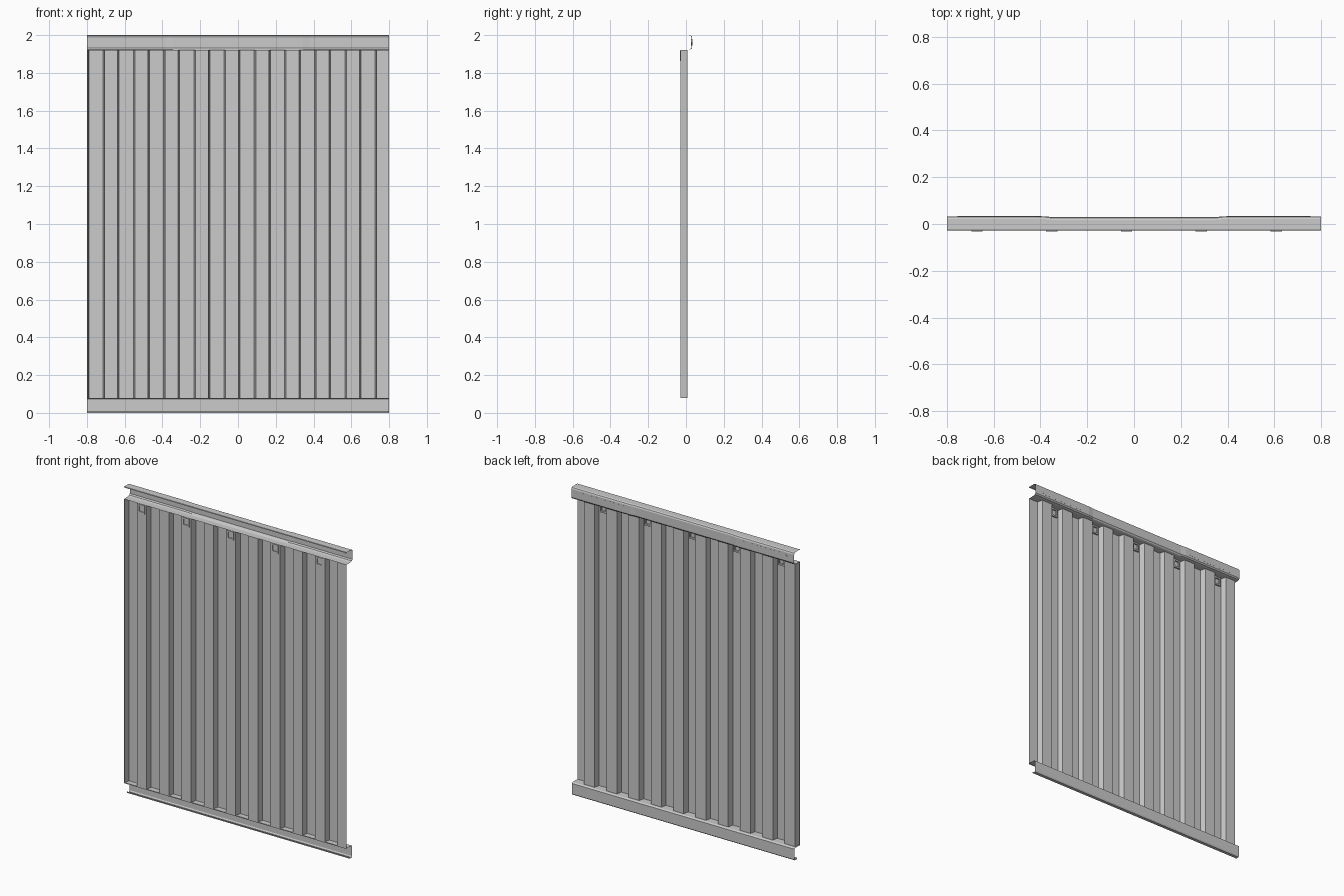
import bpy

if "Cube" in bpy.data.objects:
    bpy.data.objects.remove(bpy.data.objects["Cube"])

PERIOD, SLOPE = 0.16, 0.004
Y_FRONT, Y_BACK = -0.028, 0.008


def make(name, verts, faces):
    mesh = bpy.data.meshes.new(name)
    mesh.from_pydata(verts, [], faces)
    obj = bpy.data.objects.new(name, mesh)
    bpy.context.collection.objects.link(obj)
    return obj


def loft(name, rows):
    """Skin a sheet between equally long rows of points."""
    n = len(rows[0])
    faces = [(r * n + i, r * n + i + 1, (r + 1) * n + i + 1, (r + 1) * n + i)
             for r in range(len(rows) - 1) for i in range(n - 1)]
    return make(name, [p for row in rows for p in row], faces)


def prism(name, outline, y0, y1):
    """Close an (x, z) outline between two depths."""
    n = len(outline)
    verts = [(x, y, z) for y in (y0, y1) for x, z in outline]
    faces = [tuple(range(n)), tuple(range(2 * n - 1, n - 1, -1))]
    faces += [(i, i + n, (i + 1) % n + n, (i + 1) % n) for i in range(n)]
    return make(name, verts, faces)


# corrugated sheet: front and back bands joined by steep walls
profile = [(-0.8, Y_FRONT), (-0.795, Y_FRONT), (-0.788, Y_BACK)]
for i in range(10):
    a = -0.71 + i * PERIOD
    profile += [(a - SLOPE, Y_BACK), (a + SLOPE, Y_FRONT)]
    if i < 9:
        b = a + 0.077
        profile += [(b - SLOPE, Y_FRONT), (b + SLOPE, Y_BACK)]
profile.append((0.8, Y_FRONT))
loft("corrugated_sheet", [[(x, y, z) for x, y in profile] for z in (0.08, 1.92)])

# top rail: channel open to the front, its back wall pushed out at both ends
rows = []
for x, out in ((-0.8, 0.004), (-0.38, 0.004), (-0.345, 0), (0.345, 0), (0.38, 0.004), (0.8, 0.004)):
    b = 0.029 + out
    rows.append([(x, y, z) for y, z in (
        (Y_FRONT, 1.92), (0.012, 1.921), (b - 0.006, 1.925), (b, 1.933),
        (b, 1.988), (b - 0.004, 1.996), (b - 0.012, 2.0), (-0.026, 2.0), (-0.028, 1.995))])
loft("top_rail", rows)

# bottom rail: ledge under the sheet, back wall, short foot flange
foot = [(Y_FRONT, 0.075), (Y_FRONT, 0.08), (0.02, 0.08), (0.029, 0.074),
        (0.029, 0.008), (0.024, 0.0), (0.004, 0.0), (0.002, 0.01)]
loft("bottom_rail", [[(x, y, z) for y, z in foot] for x in (-0.8, 0.8)])

# embossed strips with pointed ends inside the top rail
for side, s in (("left", -1), ("right", 1)):
    outline = [(0.395, 1.962), (0.42, 1.945), (0.73, 1.945), (0.755, 1.962), (0.73, 1.979), (0.42, 1.979)]
    prism("rail_emboss_" + side, [(s * x, z) for x, z in outline], 0.027, 0.0335)

# open clip frames on every second front band
for i in range(5):
    cx = -0.672 + i * 2 * PERIOD
    for name, x0, x1, z0, z1 in (("left", -0.024, -0.016, 1.863, 1.918),
                                 ("right", 0.016, 0.024, 1.863, 1.918),
                                 ("bottom", -0.016, 0.016, 1.863, 1.873),
                                 ("top", -0.016, 0.016, 1.909, 1.918)):
        prism(f"clip_{name}_{i + 1}",
              [(cx + x0, z0), (cx + x1, z0), (cx + x1, z1), (cx + x0, z1)], -0.033, -0.018)
